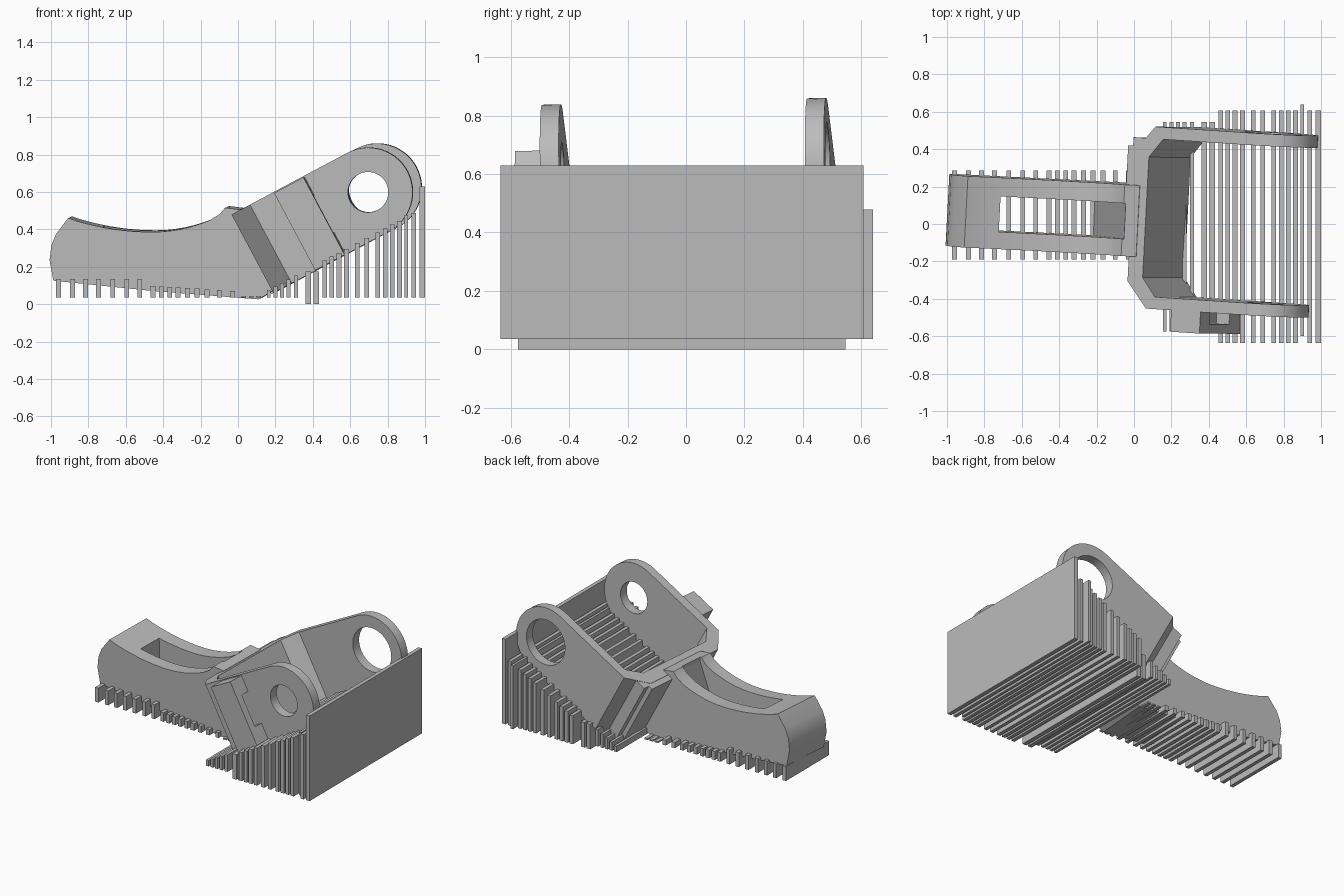
import bpy, bmesh, math
from mathutils import Matrix, Vector

cube = bpy.data.objects.get("Cube")
if cube:
    bpy.data.objects.remove(cube, do_unlink=True)

grey = bpy.data.materials.new("plain grey")
grey.use_nodes = True
GREY = (0.5, 0.5, 0.5, 1)
grey.diffuse_color = GREY
grey.node_tree.nodes["Principled BSDF"].inputs["Base Color"].default_value = GREY

# The bracket sits slightly turned and rolled on its supports
POSE = Matrix.Rotation(math.radians(-3), 4, 'Z') @ Matrix.Rotation(math.radians(1.4), 4, 'X')
TILT = math.radians(28)
U = Vector((math.cos(TILT), 0, math.sin(TILT)))    # along the fork arms
V = Vector((-math.sin(TILT), 0, math.cos(TILT)))   # across the fork arms
PIVOT = Vector((0.72, 0, 0.61))
X, Y, Z, ORIGIN = Vector((1, 0, 0)), Vector((0, 1, 0)), Vector((0, 0, 1)), Vector()


def prism(name, pts, a, b, along, lo, hi, origin=ORIGIN, pose=POSE):
    """Extrude a profile given in axes a, b from lo to hi along a third axis."""
    bm = bmesh.new()
    ends = [[bm.verts.new(pose @ (origin + a * p + b * q + along * t)) for p, q in pts]
            for t in (lo, hi)]
    bm.faces.new(ends[0])
    bm.faces.new(ends[1])
    n = len(pts)
    for i in range(n):
        j = (i + 1) % n
        bm.faces.new((ends[0][i], ends[0][j], ends[1][j], ends[1][i]))
    bmesh.ops.recalc_face_normals(bm, faces=bm.faces)
    me = bpy.data.meshes.new(name)
    bm.to_mesh(me)
    bm.free()
    me.materials.append(grey)
    ob = bpy.data.objects.new(name, me)
    bpy.context.collection.objects.link(ob)
    return ob


def rect(x0, x1, y0, y1):
    return [(x0, y0), (x1, y0), (x1, y1), (x0, y1)]


def arc(r, start, end, n):
    return [(r * math.cos(math.radians(start + (end - start) * i / n)),
             r * math.sin(math.radians(start + (end - start) * i / n))) for i in range(n + 1)]


def cut(ob, cutter):
    """Subtract the cutter, keep the result, discard the cutter."""
    mod = ob.modifiers.new("cut", 'BOOLEAN')
    mod.operation, mod.solver, mod.object = 'DIFFERENCE', 'EXACT', cutter
    dg = bpy.context.evaluated_depsgraph_get()
    me = bpy.data.meshes.new_from_object(ob.evaluated_get(dg))
    ob.modifiers.clear()
    ob.data = me
    bpy.data.objects.remove(cutter, do_unlink=True)


def smooth(ob):
    bpy.ops.object.select_all(action='DESELECT')
    ob.select_set(True)
    bpy.context.view_layer.objects.active = ob
    bpy.ops.object.shade_smooth_by_angle(angle=math.radians(25))


# Handle with a saddle-shaped top and a slot through it
top = [(-0.90, 0.465)] + [(x, 0.39 + (0.36 if x < -0.45 else 0.66) * (x + 0.45) ** 2)
                          for x in [-0.85 + 0.05 * i for i in range(15)]]
handle_profile = [(0.2, 0.08), (0.12, 0.03), (-0.45, 0.075), (-0.98, 0.13),
                  (-1.0, 0.24), (-0.99, 0.32), (-0.965, 0.38)] + top + [
                  (-0.09, 0.485), (-0.06, 0.52), (0.02, 0.51)]
handle = prism("handle", handle_profile, X, Z, Y, -0.162, 0.22)
cut(handle, prism("slot_cutter", [(-0.72, -0.1), (-0.72, 0.7), (-0.05, 0.7), (-0.05, 0.49),
                                  (-0.22, 0.07), (-0.22, -0.1)], X, Z, Y, -0.07, 0.12))
smooth(handle)

# Fork base: chamfered channel section across the tilted arms
MID, HALF = 0.052, 0.487
outer = [(-0.5, HALF), (-0.59, HALF), (-0.71, HALF - 0.14)]
inner = [(-0.62, HALF - 0.165), (-0.54, HALF - 0.065), (-0.5, HALF - 0.065)]


def flip(pts):
    return [(u, -y) for u, y in reversed(pts)]


section = outer + flip(outer) + flip(inner) + inner
prism("fork_base", [(u, y + MID) for u, y in section], U, Y, V, -0.238, 0.238, PIVOT)

# Fork arms with rounded eyes, the back eye being larger
for name, lo, hi, hole in (("front_arm", -0.435, -0.37, 0.108), ("back_arm", 0.474, 0.539, 0.155)):
    profile = [(-0.51, 0.238), (-0.51, -0.238)] + arc(0.238, -90, 90, 28)
    arm = prism(name, profile, U, V, Y, lo, hi, PIVOT)
    cut(arm, prism("eye_cutter", arc(hole, 0, 350, 35), U, V, Y, lo - 0.1, hi + 0.1, PIVOT))
    smooth(arm)

# Notched block on the outside of the front arm
block = prism("side_block", rect(-0.44, -0.262, -0.55, -0.43), U, Y, V, -0.236, 0.232, PIVOT)
cut(block, prism("notch_cutter", rect(-0.34, -0.2, -0.5, -0.434), U, Y, V, -0.1, 0.12, PIVOT))

# Stepped plates on the back corner of the fork base
prism("corner_plate", rect(-0.75, -0.70, 0.2, 0.43), U, Y, V, -0.236, 0.236, PIVOT)
prism("corner_step", rect(-0.72, -0.62, 0.38, 0.475), U, Y, V, -0.236, 0.236, PIVOT)


# Upright support ribs
def rib(name, x, width, y0, y1, z0, z1):
    prism(name, rect(x - width / 2, x + width / 2, y0, y1), X, Y, Z, z0, z1, pose=Matrix())


BED = 0.035
handle_ribs = [-0.96, -0.885, -0.815, -0.745, -0.67, -0.595, -0.525, -0.455, -0.41,
               -0.365, -0.32, -0.27, -0.22, -0.165, -0.1, -0.03]
for x in handle_ribs:
    rib("handle_rib", x, 0.026, -0.19, 0.285, BED, 0.135 if x < -0.5 else 0.07 - 0.06 * x)
for x in (0.03, 0.07, 0.11):
    rib("neck_rib", x, 0.025, -0.19, 0.285, BED, 0.045)


def arm_underside(x):
    return 0.275 + 0.53 * (x - 0.54)


for x in (0.165, 0.2, 0.235, 0.27, 0.31):
    rib("base_rib", x, 0.02, -0.575, 0.545, BED, arm_underside(x))
for x in (0.375, 0.418):
    rib("foot_rib", x, 0.03, -0.575, 0.545, 0, 0.175)
for x in (0.463, 0.502, 0.54, 0.58, 0.637, 0.688, 0.747, 0.787, 0.825, 0.863, 0.94):
    rib("fork_rib", x, 0.025, -0.635, 0.608, BED, arm_underside(x))
rib("offset_rib", 0.9, 0.018, -0.6, 0.64, BED, 0.478)
rib("end_plate", 0.985, 0.028, -0.635, 0.608, BED, 0.63)
